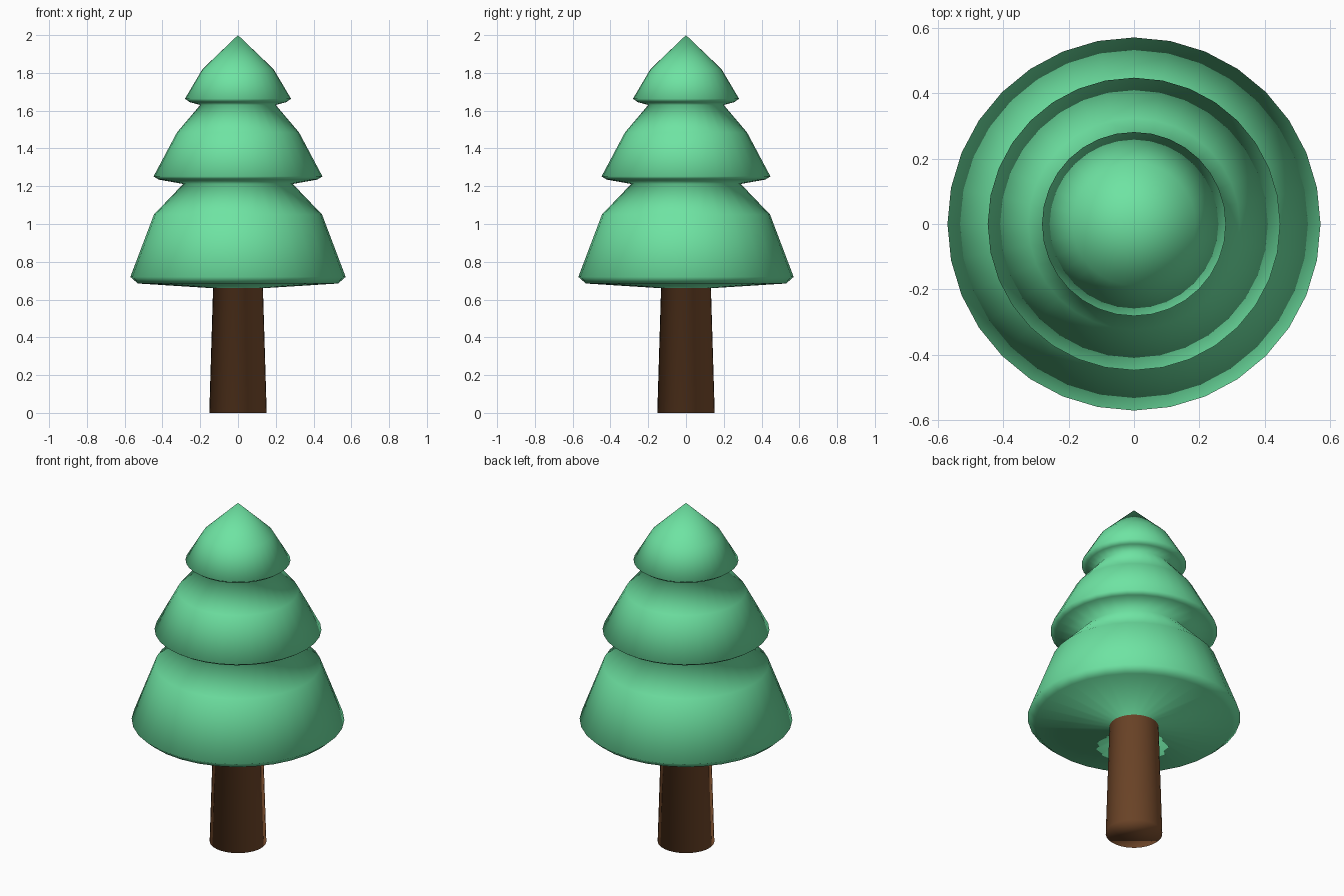
import bpy, bmesh, math

if "Cube" in bpy.data.objects:
    bpy.data.objects.remove(bpy.data.objects["Cube"])

SIDES = 32


def material(name, rgb):
    m = bpy.data.materials.new(name)
    m.diffuse_color = (*rgb, 1.0)
    m.use_nodes = True
    m.node_tree.nodes["Principled BSDF"].inputs["Base Color"].default_value = m.diffuse_color
    return m


brown = material("bark brown", (0.223, 0.087, 0.031))
green = material("needle green", (0.156, 0.77, 0.365))

# Lathe profile (radius, height) from the ground to just below the tip
profile = [
    (0.152, 0.0), (0.132, 0.66),                              # trunk
    (0.53, 0.685), (0.57, 0.72), (0.445, 1.05), (0.29, 1.212),  # lower tier
    (0.42, 1.235), (0.447, 1.252), (0.323, 1.485), (0.20, 1.63),  # middle tier
    (0.255, 1.645), (0.281, 1.663), (0.188, 1.82),            # top tier
]

bm = bmesh.new()
rings = []
for r, z in profile:
    rings.append([bm.verts.new((r * math.cos(2 * math.pi * i / SIDES),
                                r * math.sin(2 * math.pi * i / SIDES), z))
                  for i in range(SIDES)])

# Trunk base
bm.faces.new(rings[0][::-1])

# Walls: the first band is bark, everything above is needles
for k, (a, b) in enumerate(zip(rings, rings[1:])):
    for i in range(SIDES):
        j = (i + 1) % SIDES
        f = bm.faces.new((a[i], a[j], b[j], b[i]))
        f.material_index = 0 if k == 0 else 1

# Pointed tip
tip = bm.verts.new((0, 0, 2.0))
for i in range(SIDES):
    f = bm.faces.new((rings[-1][i], rings[-1][(i + 1) % SIDES], tip))
    f.material_index = 1

for f in bm.faces:
    f.smooth = True

mesh = bpy.data.meshes.new("pine_tree")
bm.to_mesh(mesh)
bm.free()
mesh.materials.append(brown)
mesh.materials.append(green)
tree = bpy.data.objects.new("pine_tree", mesh)
bpy.context.collection.objects.link(tree)
